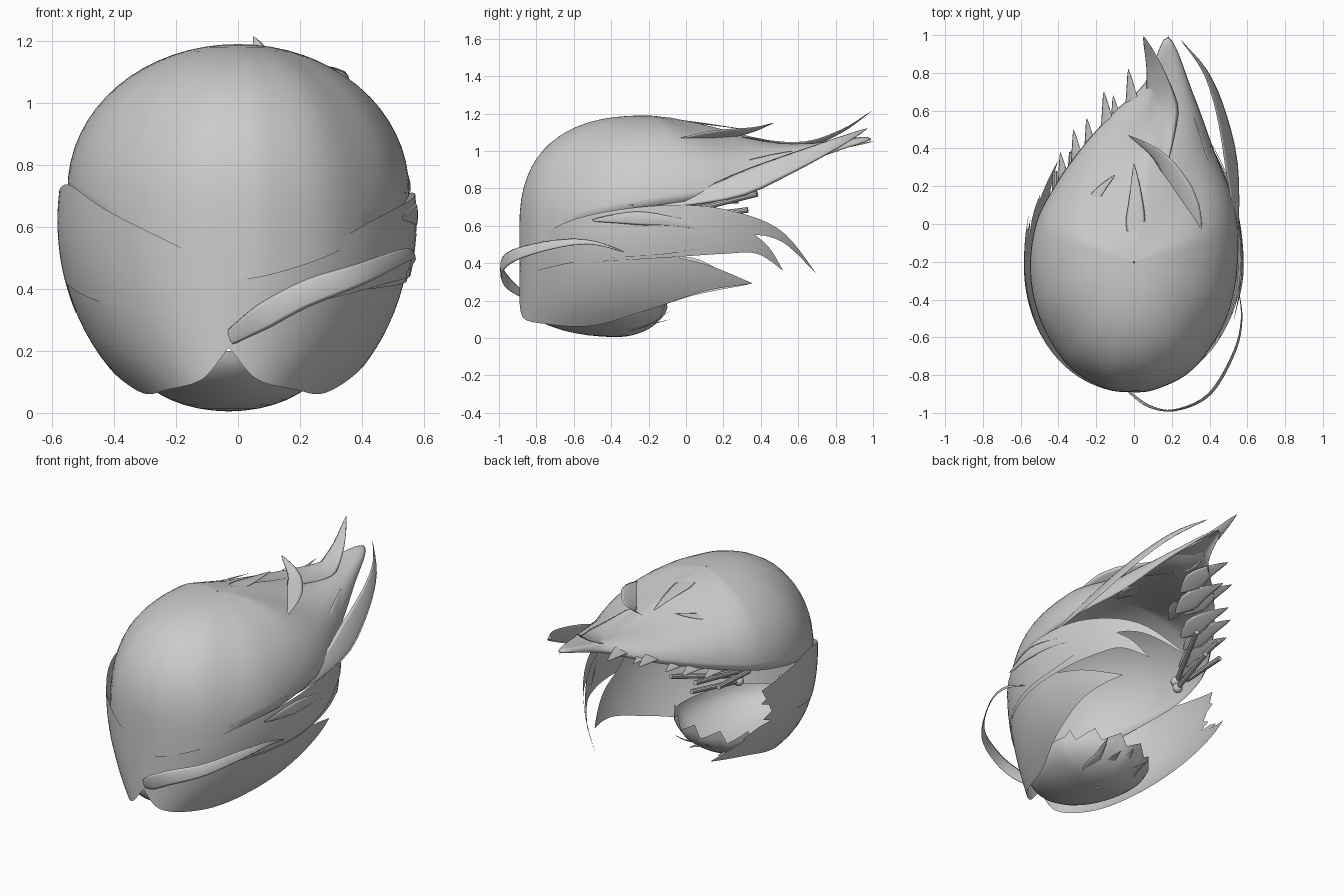
import bpy, math
from mathutils import Vector

if "Cube" in bpy.data.objects:
    bpy.data.objects.remove(bpy.data.objects["Cube"])

def spline(pts, t, closed=False):
    n = len(pts)
    P = [Vector(p) for p in pts]
    s = t * (n if closed else n - 1)
    i = int(s) if closed else min(int(s), n - 2)
    f = s - i
    g = (lambda k: P[k % n]) if closed else (lambda k: P[max(0, min(n - 1, k))])
    a, b, c, d = g(i - 1), g(i), g(i + 1), g(i + 2)
    return 0.5 * (2 * b + (c - a) * f + (2 * a - 5 * b + 4 * c - d) * f * f
                  + (3 * b - a - 3 * c + d) * f ** 3)

def grid(name, rows, wrap=False):
    """Skin a list of equally long point rows."""
    n = len(rows[0])
    verts = [tuple(v) for r in rows for v in r]
    faces = []
    for i in range(len(rows) - 1):
        for j in range(n if wrap else n - 1):
            k = (j + 1) % n
            faces.append((i * n + j, i * n + k, (i + 1) * n + k, (i + 1) * n + j))
    me = bpy.data.meshes.new(name)
    me.from_pydata(verts, [], faces)
    me.validate()
    ob = bpy.data.objects.new(name, me)
    bpy.context.collection.objects.link(ob)
    me.shade_smooth()
    return ob

def lock(name, pts, width, wide=(0, 0, 1), thick=0.15, start=0.1, n=16):
    """Pointed lens-section strand along a smooth path."""
    rows = []
    for i in range(n + 1):
        t = i / n
        p = spline(pts, t)
        tan = (spline(pts, min(1, t + .02)) - spline(pts, max(0, t - .02))).normalized()
        side = Vector(wide)
        side = (side - tan * side.dot(tan)).normalized()
        nor = tan.cross(side)
        w = width * min(1, start + 3 * t) * min(1, 1.6 * (1 - t)) + .001
        rows.append([p + side * w * math.cos(k * math.pi / 4) + nor * w * thick * math.sin(k * math.pi / 4)
                     for k in range(8)])
    return grid(name, rows, True)

def u_of(y):
    if y <= -.2:
        return math.acos(min(1, (-.2 - y) / .69)) / (math.pi / 2)
    return 1 + (y + .2) / .95

def body(side, u, z, s):
    """Point on the egg-shaped head, u from front centre to the rear."""
    W = .56 * math.sqrt(max(.05, 1 - ((.62 - z) / .68) ** 2))
    u = max(0, u)
    if u < 1:
        a = u * math.pi / 2
        x, y = W * math.sin(a), -.2 - .69 * math.cos(a)
    else:
        q = min(u - 1, .999)
        x, y = W * (1 - q * q) ** .6, -.2 + .95 * q
    return Vector((side * x * s - .03 * max(0, 1 - u), y, z))

def patch(name, side, s, upper, lower, n=40, m=8):
    up = [(u_of(y), z) for y, z in upper]
    lo = [(u_of(y), z) for y, z in lower]
    rows = []
    for i in range(n + 1):
        a, b = spline([(*p, 0) for p in up], i / n), spline([(*p, 0) for p in lo], i / n)
        rows.append([body(side, *(a.lerp(b, j / m))[:2], s) for j in range(m + 1)])
    return grid(name, rows)

# Upper cap: dome arcs running from the crown to a rim that sweeps into the tail
rim = [(-.03, -.89, .43), (.12, -.874, .45), (.32, -.762, .52), (.49, -.5, .63), (.55, -.2, .70),
       (.53, .1, .75), (.42, .4, .83), (.31, .7, .96), (.18, .99, 1.06), (.06, .75, 1.0), (-.12, .58, .93),
       (-.28, .4, .87), (-.42, .2, .81), (-.52, 0, .76), (-.55, -.25, .71), (-.5, -.5, .66),
       (-.36, -.74, .56), (-.17, -.865, .47)]
crown = Vector((0, -.2, 1.19))
rows = []
rim_pts = [spline(rim, i / 90, True) for i in range(90)]
for j in range(17):
    a = max(j / 16, .002) * math.pi / 2
    row = []
    for e in rim_pts:
        p = 1 - .2 * max(0, -e.y / .885) ** 2
        h, v = math.sin(a) ** p, 1 - max(0, math.cos(a)) ** p
        q = crown.lerp(e, h)
        q.z = crown.z + (max(e.z, .58) - crown.z) * v
        q.z -= .12 * max(0, e.y) * math.sin(math.pi * h ** 1.5)
        row.append(q)
    rows.append(row)
rows.append(rim_pts)
grid("upper_cap", rows, True)

# Ragged tips along the left rim of the tail
tips = [(-.39, .38, .82), (-.32, .5, .86), (-.25, .56, .89), (-.16, .7, .95), (-.11, .68, .95), (-.03, .82, 1.0)]
for i, (x, y, z) in enumerate(tips):
    lock(f"rim_tip_{i}", [(x + .01, y - .42, z - .02), (x + .02, y - .2, z), (x, y, z)],
         .055, (1, -.1, .6), .08, n=10)

# Long swept locks of the tail
lock("tail_lock_right", [(.54, -.2, .70), (.53, .2, .79), (.47, .55, .93), (.38, .8, 1.04), (.25, .97, 1.12)],
     .07, (-.5, 0, 1), .1)
lock("tail_lock_low", [(.54, -.3, .71), (.5, .05, .81), (.39, .4, .93), (.28, .7, 1.0), (.18, 1, 1.05)],
     .05, (-.5, 0, 1), .1)
lock("tail_lock_top", [(.16, .3, 1.075), (.15, .6, 1.03), (.11, .82, 1.1), (.05, .995, 1.215)], .085, (1, 0, .2), .1)

# Crown tufts
lock("crown_tuft_right", [(.34, -.1, 1.04), (.26, .15, 1.08), (.14, .35, 1.11), (-.03, .47, 1.15)],
     .07, (.8, .5, .5), .12, .3)
lock("crown_tuft_middle", [(0, -.15, 1.175), (.01, .1, 1.145), (0, .32, 1.115)], .05, (1, 0, 0), .1)
lock("crown_tuft_left", [(-.27, 0, 1.06), (-.2, .15, 1.07), (-.1, .26, 1.1)], .035, (1, -.5, .4), .1)

# Right side: upper swept shell, middle lock, lower cheek
patch("right_upper_shell", 1, 1.03,
      [(-.89, .43), (-.84, .49), (-.65, .615), (-.4, .68), (-.1, .71), (.2, .69), (.5, .58), (.7, .34)],
      [(-.89, .34), (-.8, .36), (-.5, .42), (-.1, .45), (.15, .5), (.35, .55), (.52, .51), (.7, .34)])
patch("right_middle_lock", 1, 1.015,
      [(-.6, .6), (-.1, .65), (.25, .6), (.42, .51), (.52, .36)],
      [(-.6, .4), (-.1, .43), (.2, .45), (.38, .45), (.52, .36)])
patch("right_cheek", 1, 1.0,
      [(-.89, .43), (-.75, .55), (-.4, .58), (-.1, .45), (.12, .39), (.35, .295)],
      [(-.89, .21), (-.872, .11), (-.75, .075), (-.5, .065), (-.2, .15), (.1, .25), (.35, .29)])
lock("right_seam_lock", [(.53, -.5, .63), (.575, -.25, .64), (.55, .05, .6), (.46, .28, .5)], .035, (0, 0, 1), .15)

# Left side: broad cheek shell with rear tips
patch("left_cheek", -1, 1.04,
      [(-.89, .43), (-.865, .53), (-.7, .65), (-.45, .735), (-.2, .71), (.05, .66)],
      [(-.89, .3), (-.8, .32), (-.6, .36), (-.4, .4), (-.2, .44), (-.05, .48)])
patch("left_lower_cheek", -1, 1.035,
      [(-.89, .34), (-.8, .36), (-.5, .5), (-.2, .5), (.05, .4), (.33, .29)],
      [(-.89, .21), (-.872, .11), (-.75, .075), (-.5, .065), (-.2, .15), (.05, .23), (.33, .285)])
for i, (y, z) in enumerate([(.05, .58), (.02, .47), (.15, .38)]):
    patch(f"left_rear_tip_{i}", -1, 1.04, [(y - .35, z + .06), (y - .12, z + .05), (y, z)],
          [(y - .35, z - .06), (y - .12, z - .04), (y, z - .005)], 8, 3)

# Looping strand across the front
lock("front_strand", [(-.03, -.885, .24), (.08, -.965, .31), (.22, -.985, .385), (.4, -.9, .45),
                      (.53, -.68, .505), (.57, -.5, .51), (.55, -.33, .46)],
     .042, (-.35, 0, 1), .12, .5, n=28)

# Chin: wide open bowl closing the gap between the cheeks, ragged at the rear
rows = []
for j in range(11):
    a = max(j / 10, .01) * math.pi / 2
    row = []
    for k in range(48):
        b = k * math.pi / 24
        s = math.sin(b)
        ry = .5 if s < 0 else .27
        zig = .025 * (k % 4 - 1.5) * (j / 10) ** 6 if s > .3 else 0
        row.append(Vector((-.03 + .32 * math.sin(a) * math.cos(b), -.37 + ry * math.sin(a) * s,
                           .2 + zig - .195 * math.cos(a))))
    rows.append(row)
grid("chin", rows, True)
for i, x in enumerate((-.15, -.06, .03, .12)):
    lock(f"chin_tip_{i}", [(x, -.32, .035), (x, -.2, .07), (x * 1.1, -.08, .1 + .05 * (i % 2))],
         .035, (1, 0, 0), .1, n=8)

# Thin sticks with round ends behind the left side
ends = [((-.36, -.05, .70), (-.33, .38, .775)), ((-.42, -.02, .72), (-.42, .28, .735)),
        ((-.35, -.02, .64), (-.27, .33, .685)), ((-.32, .02, .68), (-.16, .38, .77))]
for i, (a, b) in enumerate(ends):
    a, b = Vector(a), Vector(b)
    bpy.ops.mesh.primitive_cylinder_add(vertices=10, radius=.015, depth=(b - a).length, location=(a + b) / 2)
    o = bpy.context.object
    o.name = f"stick_{i}"
    o.rotation_euler = (b - a).to_track_quat('Z', 'Y').to_euler()
    bpy.ops.object.shade_smooth_by_angle()
    if i in (0, 2):
        bpy.ops.mesh.primitive_uv_sphere_add(segments=12, ring_count=8, radius=.03, location=a)
        bpy.context.object.name = f"stick_knob_{i}"
        bpy.ops.object.shade_smooth()
